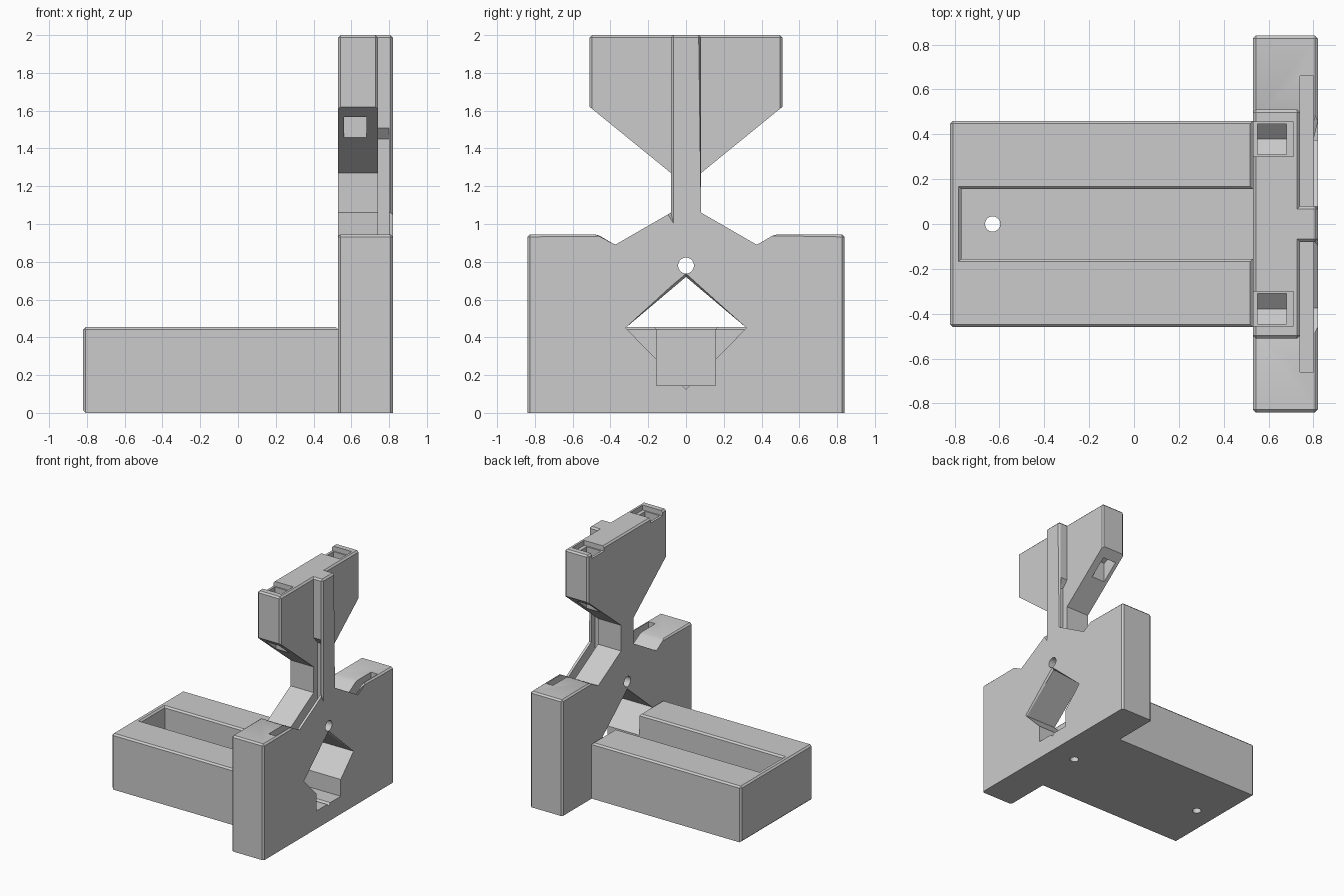
import bpy, bmesh, math
from mathutils import Matrix

if "Cube" in bpy.data.objects:
    bpy.data.objects.remove(bpy.data.objects["Cube"])

grey = bpy.data.materials.new("plain_grey")
grey.use_nodes = True
grey.diffuse_color = (0.6, 0.6, 0.6, 1)
grey.node_tree.nodes["Principled BSDF"].inputs["Base Color"].default_value = (0.6, 0.6, 0.6, 1)


def add_object(name, bm):
    bmesh.ops.recalc_face_normals(bm, faces=bm.faces)
    mesh = bpy.data.meshes.new(name)
    bm.to_mesh(mesh)
    bm.free()
    mesh.materials.append(grey)
    obj = bpy.data.objects.new(name, mesh)
    bpy.context.collection.objects.link(obj)
    return obj


def prism(name, profile, x0, x1):
    """Extrude a (y, z) outline along x."""
    bm = bmesh.new()
    face = bm.faces.new([bm.verts.new((x0, y, z)) for y, z in profile])
    out = bmesh.ops.extrude_face_region(bm, geom=[face])
    moved = [v for v in out["geom"] if isinstance(v, bmesh.types.BMVert)]
    bmesh.ops.translate(bm, verts=moved, vec=(x1 - x0, 0, 0))
    return add_object(name, bm)


def mirrored(half):
    return half + [(-y, z) for y, z in reversed(half) if y]


def block(name, x0, x1, y, z0, z1):
    return prism(name, mirrored([(y, z0), (y, z1)]), x0, x1)


def rod(name, location, radius, rotation):
    bm = bmesh.new()
    bmesh.ops.create_cone(bm, cap_ends=True, segments=32, radius1=radius, radius2=radius,
                          depth=0.5, matrix=Matrix.Translation(location) @ rotation)
    return add_object(name, bm)


def combine(target, tool, operation="DIFFERENCE"):
    """Apply a boolean and remove the tool."""
    mod = target.modifiers.new("boolean", "BOOLEAN")
    mod.operation, mod.object, mod.solver = operation, tool, "EXACT"
    bpy.context.view_layer.update()
    deps = bpy.context.evaluated_depsgraph_get()
    mesh = bpy.data.meshes.new_from_object(target.evaluated_get(deps))
    target.modifiers.clear()
    target.data = mesh
    bpy.data.objects.remove(tool)


def chamfer(obj, rule, width=0.013):
    """Chamfer every sharp edge whose two ends satisfy the rule."""
    bm = bmesh.new()
    bm.from_mesh(obj.data)
    bmesh.ops.remove_doubles(bm, verts=bm.verts, dist=0.0005)
    bmesh.ops.dissolve_limit(bm, angle_limit=0.01, verts=bm.verts, edges=bm.edges)
    edges = [e for e in bm.edges if len(e.link_faces) == 2
             and e.calc_face_angle() > 0.2 and rule(e.verts[0].co, e.verts[1].co)]
    bmesh.ops.bevel(bm, geom=edges, offset=width, segments=1, affect="EDGES")
    bm.to_mesh(obj.data)
    bm.free()


def near(a, b, value):
    return abs(a - value) < 0.003 and abs(b - value) < 0.003


# Upright plate with its neck, then the tapered head
upright = prism("upright_plate", mirrored([(0.84, 0), (0.84, 0.945), (0.47, 0.945),
                (0.375, 0.89), (0.08, 1.06), (0.08, 2)]), 0.53, 0.82)
head = prism("head", mirrored([(0.08, 1.27), (0.51, 1.62), (0.51, 2)]), 0.53, 0.74)
combine(upright, head, "UNION")

# Diamond window and the trough mouth below it
window = prism("window_cutter", mirrored([(0, 0.125), (0.32, 0.45), (0, 0.72)]), 0.4, 0.9)
combine(upright, window)
combine(upright, block("mouth_cutter", 0.4, 0.9, 0.155, 0.145, 0.42))


def upright_rule(a, b):
    top = near(a.z, b.z, 2) or near(a.z, b.z, 0.945)
    side = near(abs(a.y), abs(b.y), 0.84) or near(abs(a.y), abs(b.y), 0.51)
    vertical = abs(a.x - b.x) < 0.003 and abs(a.y - b.y) < 0.003
    neck = near(abs(a.y), abs(b.y), 0.08) and near(a.x, b.x, 0.82)
    rim = near(a.x, b.x, 0.82) and max(abs(a.y), abs(b.y)) < 0.33 \
        and 0.44 < min(a.z, b.z) and max(a.z, b.z) < 0.73
    return top or (side and vertical) or (neck and vertical) or rim


chamfer(upright, upright_rule)

# Sight hole through the plate
turn = Matrix.Rotation(math.pi / 2, 4, "Y")
combine(upright, rod("hole_cutter", (0.67, 0, 0.78), 0.042, turn))

for s in (1, -1):
    def side(points):
        return [(s * y, z) for y, z in points]

    # Narrow slot in the plate top, running into the neck
    combine(upright, prism("slot_cutter", side([(0.66, 0.83), (0.66, 1.6), (0.09, 1.52),
            (0.03, 1.45), (0.03, 0.83)]), 0.74, 0.80))
    # Notch and pocket in the head top
    combine(upright, prism("notch_cutter", side([(0.30, 1.96), (0.455, 1.96),
            (0.455, 2.1), (0.30, 2.1)]), 0.5, 0.71))
    combine(upright, prism("pocket_cutter", side([(0.31, 1.8), (0.38, 1.74), (0.445, 1.8),
            (0.445, 2.1), (0.31, 2.1)]), 0.55, 0.68))
    # Pocket in the sloping underside of the head
    combine(upright, prism("under_cutter", side([(0.31, 1.3), (0.445, 1.3),
            (0.445, 1.68), (0.31, 1.62)]), 0.56, 0.68))

# Base box with an open trough
tray = block("base_tray", -0.82, 0.53, 0.46, 0, 0.455)
combine(tray, block("trough_cutter", -0.77, 0.9, 0.155, 0.145, 0.7))
chamfer(tray, lambda a, b: near(a.z, b.z, 0.455) or near(a.x, b.x, -0.82)
        and near(abs(a.y), abs(b.y), 0.46))

# Screw holes through the floor
flat = Matrix.Identity(4)
combine(tray, rod("screw_cutter", (-0.63, 0, 0), 0.034, flat))
combine(upright, rod("screw_cutter", (0.6, 0, 0), 0.034, flat))

for obj in (upright, tray):
    bpy.ops.object.select_all(action="DESELECT")
    obj.select_set(True)
    bpy.context.view_layer.objects.active = obj
    bpy.ops.object.shade_smooth_by_angle(angle=math.radians(20))
